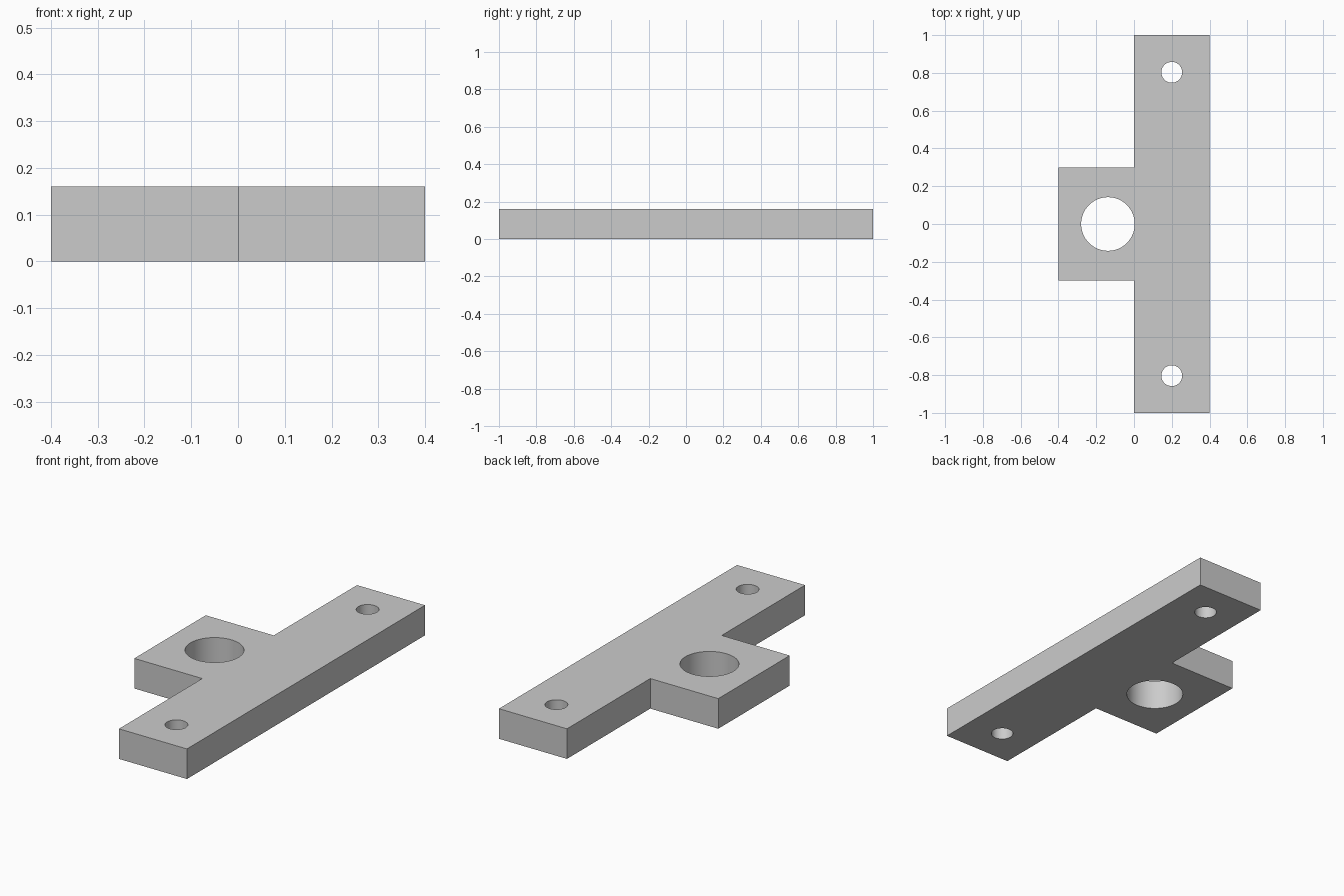
import bpy
import bmesh
from mathutils import Matrix

cube = bpy.data.objects.get("Cube")
if cube:
    bpy.data.objects.remove(cube, do_unlink=True)

THICK = 0.16

grey = bpy.data.materials.new("plain grey")
grey.use_nodes = True
grey.diffuse_color = (0.6, 0.6, 0.6, 1)
grey.node_tree.nodes["Principled BSDF"].inputs["Base Color"].default_value = (0.6, 0.6, 0.6, 1)


def link_mesh(name, bm):
    bmesh.ops.recalc_face_normals(bm, faces=bm.faces)
    mesh = bpy.data.meshes.new(name)
    bm.to_mesh(mesh)
    bm.free()
    obj = bpy.data.objects.new(name, mesh)
    bpy.context.collection.objects.link(obj)
    return obj


# T-shaped plate: half outline mirrored across y, then extruded
half = [(0.4, 1), (0, 1), (0, 0.3), (-0.4, 0.3)]
outline = half + [(x, -y) for x, y in reversed(half)]
bm = bmesh.new()
face = bm.faces.new([bm.verts.new((x, y, 0)) for x, y in outline])
top = bmesh.ops.extrude_face_region(bm, geom=[face])["geom"]
bmesh.ops.translate(bm, vec=(0, 0, THICK),
                    verts=[v for v in top if isinstance(v, bmesh.types.BMVert)])
plate = link_mesh("bracket_plate", bm)
plate.data.materials.append(grey)

# Cutters for the large bore and the two mounting holes
bm = bmesh.new()
for x, y, r in [(-0.138, 0, 0.142), (0.2, 0.803, 0.055), (0.2, -0.803, 0.055)]:
    bmesh.ops.create_cone(bm, cap_ends=True, segments=64, radius1=r, radius2=r,
                          depth=THICK * 2,
                          matrix=Matrix.Translation((x, y, THICK / 2)))
cutter = link_mesh("hole_cutter", bm)
cutter.hide_render = True
cutter.data.materials.append(grey)

# Cut the holes and bake the result
cut = plate.modifiers.new("holes", 'BOOLEAN')
cut.operation = 'DIFFERENCE'
cut.solver = 'EXACT'
cut.object = cutter
bpy.ops.object.select_all(action='DESELECT')
plate.select_set(True)
bpy.context.view_layer.objects.active = plate
bpy.ops.object.modifier_apply(modifier=cut.name)
bpy.data.objects.remove(cutter, do_unlink=True)

# Smooth hole walls, sharp plate edges
bpy.ops.object.shade_smooth_by_angle()
